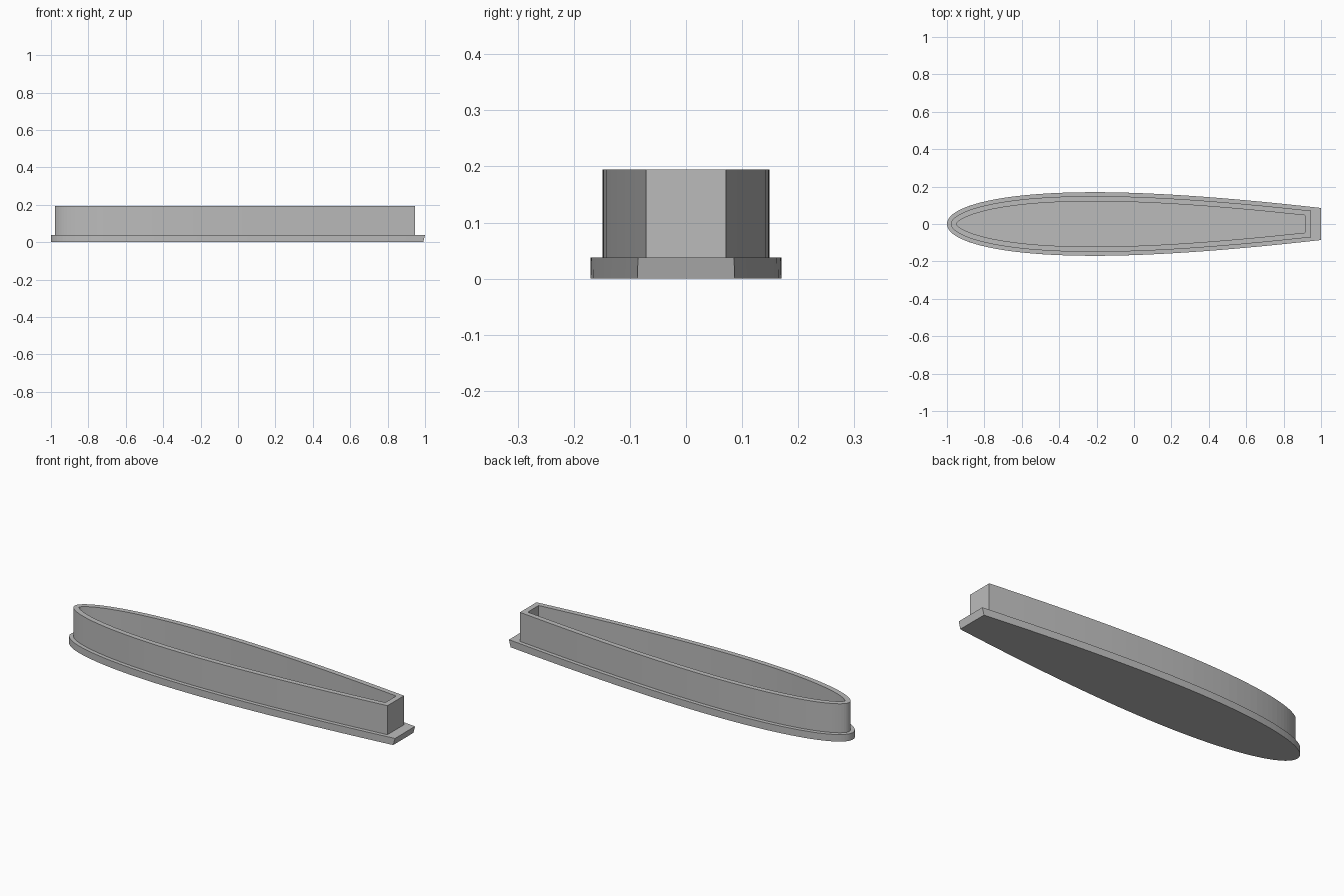
import bpy
import bmesh
import math

cube = bpy.data.objects.get("Cube")
if cube:
    bpy.data.objects.remove(cube, do_unlink=True)

CHORD, HALF, STEPS = 2.62, 0.17, 40
PLATE_TOP, WALL_TOP = 0.038, 0.195

grey = bpy.data.materials.new("plain grey")
grey.use_nodes = True
colour = (0.5, 0.5, 0.5, 1)
grey.diffuse_color = colour
grey.node_tree.nodes["Principled BSDF"].inputs["Base Color"].default_value = colour


def half_width(u):
    """Symmetric foil half width at chord fraction u."""
    t = 0.2969 * math.sqrt(u) - 0.126 * u - 0.3516 * u**2 + 0.2843 * u**3 - 0.1015 * u**4
    return HALF * 10 * t


def outline(inset, end):
    """Foil outline, offset inward and cut square at x = end."""
    side = [(inset - 1, 0.0)]
    last = math.sqrt((end + 1) / CHORD)
    for i in range(1, STEPS + 1):
        s = last * i / STEPS
        e = 0.001
        x, y = CHORD * s * s, half_width(s * s)
        dx = CHORD * ((s + e)**2 - (s - e)**2)
        dy = half_width((s + e)**2) - half_width((s - e)**2)
        n = math.hypot(dx, dy)
        px = x - 1 + inset * dy / n
        py = y - inset * dx / n
        # keep the tight inner nose from folding over itself
        side.append((max(px, side[-1][0]), max(py, side[-1][1] if i < STEPS / 4 else 0)))
    side[-1] = (end, side[-1][1])
    return side + [(x, -y) for x, y in side[:0:-1]]


def ring(bm, points, z):
    return [bm.verts.new((x, y, z)) for x, y in points]


def bridge(bm, a, b):
    n = len(a)
    for i in range(n):
        j = (i + 1) % n
        bm.faces.new((a[i], a[j], b[j], b[i]))


def finish(bm, name):
    bmesh.ops.remove_doubles(bm, verts=bm.verts, dist=0.0002)
    bmesh.ops.recalc_face_normals(bm, faces=bm.faces)
    mesh = bpy.data.meshes.new(name)
    bm.to_mesh(mesh)
    bm.free()
    mesh.materials.append(grey)
    obj = bpy.data.objects.new(name, mesh)
    bpy.context.collection.objects.link(obj)


# Base flange, with a tail end that leans outward toward the top
bm = bmesh.new()
low = ring(bm, outline(0, 0.99), 0)
high = ring(bm, outline(0, 1), PLATE_TOP)
bridge(bm, low, high)
bm.faces.new(low)
bm.faces.new(high)
finish(bm, "base_flange")

# Hollow upright wall
bm = bmesh.new()
outer, inner = outline(0.021, 0.945), outline(0.049, 0.915)
rings = [ring(bm, p, z) for p, z in ((outer, PLATE_TOP), (outer, WALL_TOP),
                                     (inner, WALL_TOP), (inner, PLATE_TOP))]
for a, b in zip(rings, rings[1:] + rings[:1]):
    bridge(bm, a, b)
finish(bm, "upright_wall")
